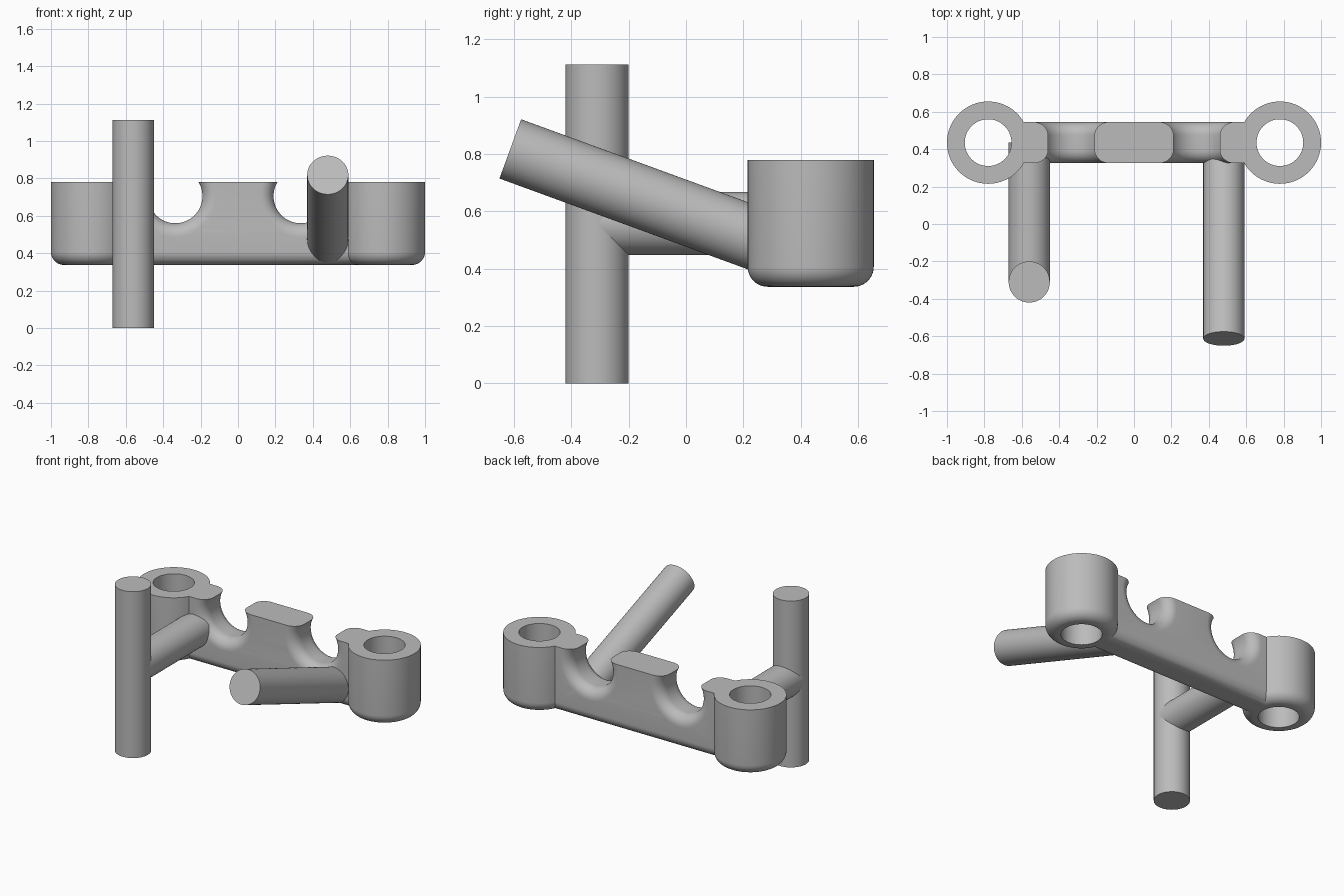
import bpy, bmesh, math
from mathutils import Vector

cube = bpy.data.objects.get("Cube")
if cube:
    bpy.data.objects.remove(cube, do_unlink=True)

grey = bpy.data.materials.new("plain grey")
grey.use_nodes = True
grey.diffuse_color = (0.5, 0.5, 0.5, 1)
grey.node_tree.nodes["Principled BSDF"].inputs["Base Color"].default_value = (0.5, 0.5, 0.5, 1)

BAR_Y, BASE, TOP = 0.435, 0.337, 0.78
HALF = 0.11          # half the bar thickness, also the rod radius
ROUND = 0.07         # edge rounding
COLLAR_X = 0.78


def finish(name, bm):
    bmesh.ops.recalc_face_normals(bm, faces=bm.faces)
    mesh = bpy.data.meshes.new(name)
    bm.to_mesh(mesh)
    bm.free()
    mesh.materials.append(grey)
    obj = bpy.data.objects.new(name, mesh)
    bpy.context.collection.objects.link(obj)
    return obj


def lathe(name, profile, origin, axis=(0, 0, 1), steps=64):
    """Solid of revolution from (radius, distance along axis) pairs."""
    turn = Vector(axis).to_track_quat('Z', 'Y')
    bm = bmesh.new()
    rings = []
    for r, h in profile:
        angles = [2 * math.pi * i / steps for i in range(steps)]
        rings.append([bm.verts.new(Vector(origin) + turn @ Vector((r * math.cos(a), r * math.sin(a), h)))
                      for a in angles])
    for low, high in zip(rings, rings[1:]):
        for i in range(steps):
            j = (i + 1) % steps
            bm.faces.new((low[i], low[j], high[j], high[i]))
    bm.faces.new(rings[0])
    bm.faces.new(rings[-1])
    return finish(name, bm)


def rod(name, start, end, radius=HALF):
    axis = Vector(end) - Vector(start)
    return lathe(name, [(radius, 0), (radius, axis.length)], start, axis)


def combine(target, other, operation):
    bpy.context.view_layer.objects.active = target
    mod = target.modifiers.new("combine", 'BOOLEAN')
    mod.operation, mod.solver, mod.object = operation, 'EXACT', other
    bpy.ops.object.modifier_apply(modifier=mod.name)
    bpy.data.objects.remove(other, do_unlink=True)


def smooth(obj):
    bpy.ops.object.select_all(action='DESELECT')
    obj.select_set(True)
    bpy.context.view_layer.objects.active = obj
    bpy.ops.object.shade_smooth_by_angle(angle=math.radians(30))


# Cross bar with rounded lower edges
bm = bmesh.new()
bmesh.ops.create_cube(bm, size=1)
for v in bm.verts:
    v.co = (v.co.x * 2 * COLLAR_X, BAR_Y + v.co.y * 2 * HALF, TOP if v.co.z > 0 else BASE)
lower = [e for e in bm.edges
         if all(v.co.z < TOP - 0.1 for v in e.verts) and e.calc_length() > 1]
bmesh.ops.bevel(bm, geom=lower, offset=ROUND, segments=10, profile=0.5, affect='EDGES')
bar = finish("cross_bar_with_collars", bm)

# Collars with rounded bottoms, then their through holes
arc = [i * math.pi / 20 for i in range(11)]
collar = [(0.22 - ROUND + ROUND * math.sin(a), ROUND - ROUND * math.cos(a)) for a in arc]
collar.append((0.22, TOP - BASE))
for side in (-1, 1):
    combine(bar, lathe("collar", collar, (side * COLLAR_X, BAR_Y, BASE)), 'UNION')
for side in (-1, 1):
    x = side * COLLAR_X
    combine(bar, rod("hole_cutter", (x, BAR_Y, 0.2), (x, BAR_Y, 0.9), 0.125), 'DIFFERENCE')

# Round notches that flare towards the front and back faces
NOTCH = 0.145
flare = [(NOTCH + ROUND - ROUND * math.cos(a), HALF - ROUND + ROUND * math.sin(a)) for a in arc]
flare.append((NOTCH + ROUND, HALF + 0.1))
notch = [(r, -h) for r, h in reversed(flare)] + flare
for side in (-1, 1):
    combine(bar, lathe("notch_cutter", notch, (side * 0.335, BAR_Y, 0.705), (0, 1, 0)), 'DIFFERENCE')

# Upright post with its strut, and the slanted rod
post = rod("upright_post", (-0.56, -0.31, 0), (-0.56, -0.31, 1.113))
strut = rod("post_strut", (-0.56, -0.31, 0.558), (-0.56, BAR_Y, 0.558))
slant = rod("slanted_rod", (0.48, -0.613, 0.818), (0.48, 0.385, 0.453))

for part in (bar, post, strut, slant):
    smooth(part)
